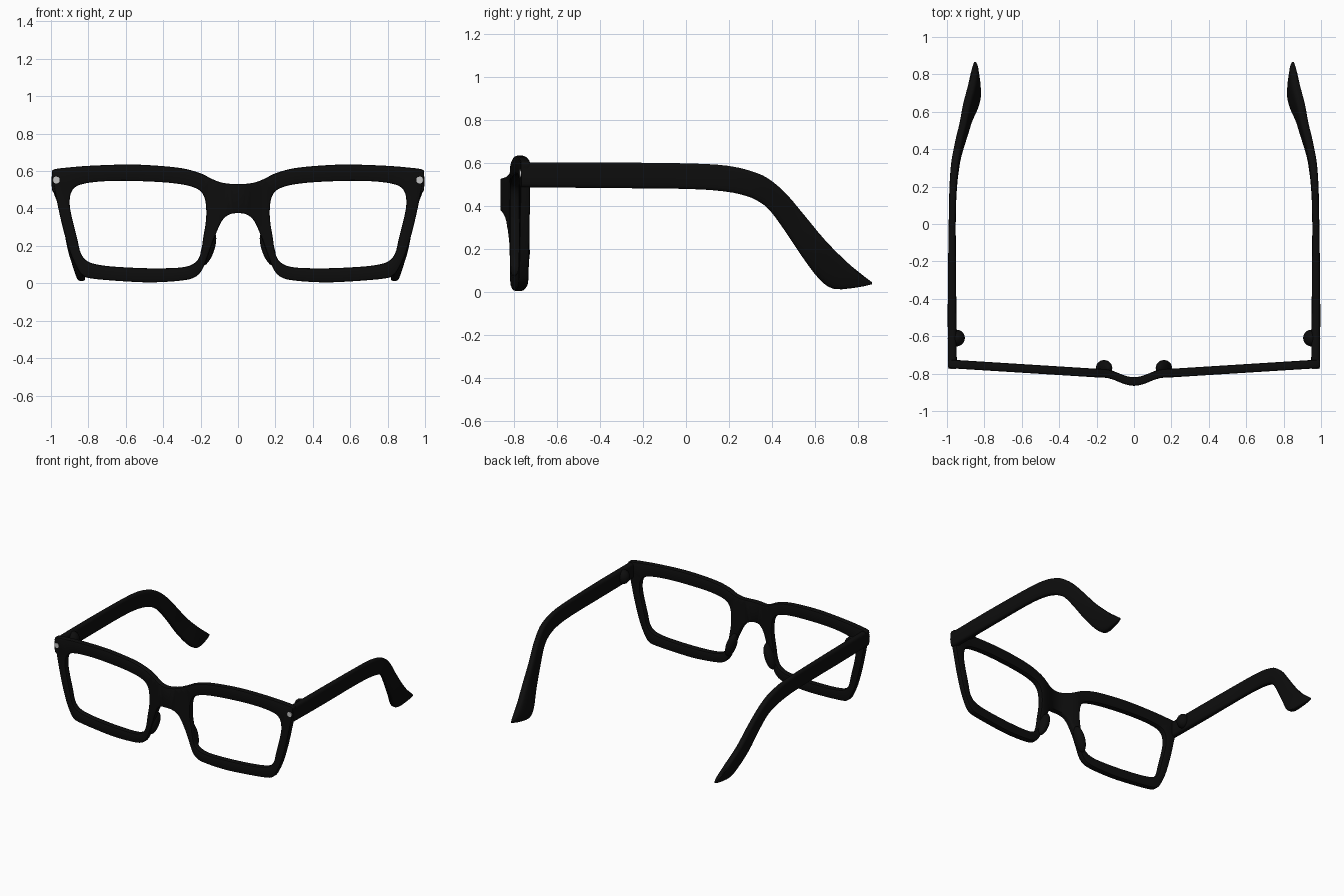
import bpy, bmesh, math
from mathutils import Vector, Matrix

if "Cube" in bpy.data.objects:
    bpy.data.objects.remove(bpy.data.objects["Cube"])


def material(name, rgb):
    m = bpy.data.materials.new(name)
    m.diffuse_color = (*rgb, 1)
    m.use_nodes = True
    m.node_tree.nodes["Principled BSDF"].inputs["Base Color"].default_value = m.diffuse_color
    return m


BLACK = material("black acetate", (0.004, 0.004, 0.004))
SILVER = material("silver metal", (0.55, 0.55, 0.55))


def finish(bm, name, mat, angle=40):
    bmesh.ops.recalc_face_normals(bm, faces=bm.faces[:])
    me = bpy.data.meshes.new(name)
    bm.to_mesh(me)
    bm.free()
    me.materials.append(mat)
    ob = bpy.data.objects.new(name, me)
    bpy.context.collection.objects.link(ob)
    bpy.ops.object.select_all(action='DESELECT')
    ob.select_set(True)
    bpy.context.view_layer.objects.active = ob
    bpy.ops.object.shade_smooth_by_angle(angle=math.radians(angle))
    return ob


def spline(pts, steps, closed):
    """Catmull-Rom curve through points of any dimension."""
    n, out = len(pts), []
    for i in range(n if closed else n - 1):
        ids = [i - 1, i, i + 1, i + 2]
        ids = [k % n if closed else min(max(k, 0), n - 1) for k in ids]
        p = [pts[k] for k in ids]
        for s in range(steps):
            t = s / steps
            out.append([0.5 * (2 * b + (c - a) * t + (2*a - 5*b + 4*c - d) * t*t
                               + (3*b - a - 3*c + d) * t**3) for a, b, c, d in zip(*p)])
    if not closed:
        out.append(list(pts[-1]))
    return out


# Front frame: right half of the outline, and one lens opening (x, z)
HALF = [(0, .53), (.08, .537), (.14, .558), (.2, .588), (.3, .615), (.45, .63), (.6, .635),
        (.8, .628), (.94, .616), (.985, .608), (.995, .595), (.992, .56), (.975, .47),
        (.94, .31), (.9, .17), (.86, .08), (.83, .042), (.78, .025), (.6, .01), (.45, .005),
        (.3, .015), (.23, .033), (.19, .075), (.16, .15), (.12, .26), (.085, .335),
        (.045, .368), (0, .375)]
LENS = [(.17, .4), (.18, .46), (.21, .5), (.28, .525), (.4, .54), (.6, .548), (.75, .543),
        (.85, .525), (.89, .49), (.9, .43), (.89, .36), (.86, .24), (.84, .16), (.8, .115),
        (.72, .095), (.6, .085), (.45, .08), (.3, .085), (.23, .11), (.2, .16), (.185, .25),
        (.172, .33)]


def frame_y(x):
    """Depth of the frame: swept-back sides and a forward bulge at the bridge."""
    t = abs(x)
    y = -0.797 + 0.05 * max(0, t - 0.2) / 0.8
    if t < 0.17:
        y -= 0.0225 * (1 + math.cos(math.pi * t / 0.17))
    return y


outer = HALF + [(-x, z) for x, z in HALF[-2:0:-1]]
bm = bmesh.new()
for loop in (outer, LENS, [(-x, z) for x, z in LENS]):
    vs = [bm.verts.new((x, 0, z)) for x, z in spline(loop, 4, True)]
    for i, v in enumerate(vs):
        bm.edges.new((v, vs[i - 1]))
bmesh.ops.triangle_fill(bm, use_beauty=True, edges=bm.edges[:], normal=(0, -1, 0))
for k in range(-4, 5):
    bmesh.ops.bisect_plane(bm, geom=bm.verts[:] + bm.edges[:] + bm.faces[:], dist=1e-4,
                           plane_co=(k * 0.036, 0, 0), plane_no=(1, 0, 0))
ext = bmesh.ops.extrude_face_region(bm, geom=bm.faces[:], use_keep_orig=True)
for v in ext["geom"]:
    if isinstance(v, bmesh.types.BMVert):
        v.co.y = 0.046
for v in bm.verts:
    v.co.y += frame_y(v.co.x) - 0.023
bmesh.ops.recalc_face_normals(bm, faces=bm.faces[:])
rim = [e for e in bm.edges if len(e.link_faces) == 2 and e.calc_face_angle(0) > 1.0]
bmesh.ops.bevel(bm, geom=rim, offset=0.01, segments=2, profile=0.5, affect='EDGES',
                clamp_overlap=False)
finish(bm, "front_frame", BLACK)

# Temple sections: top y, top z, bottom y, bottom z, top x, bottom x, half width
ARM = [(-.765, .604, -.765, .488, .971, .971, .024), (-.4, .604, -.4, .484, .973, .973, .023),
       (0, .60, 0, .48, .972, .972, .019), (.2, .588, .18, .468, .967, .967, .02),
       (.33, .555, .28, .447, .957, .957, .022), (.40, .517, .34, .42, .946, .946, .022),
       (.47, .455, .39, .38, .932, .932, .022), (.55, .36, .46, .285, .912, .91, .023),
       (.65, .24, .54, .165, .893, .885, .025), (.75, .14, .62, .06, .868, .85, .026),
       (.81, .09, .69, .014, .857, .836, .023), (.85, .058, .80, .022, .85, .843, .015),
       (.867, .045, .865, .036, .85, .85, .005)]


def temple(side, name):
    bm = bmesh.new()
    rings = []
    for ty, tz, by, bz, xt, xb, w in spline(ARM, 3, False):
        top, bot = Vector((xt, ty, tz)), Vector((xb, by, bz))
        ring = []
        for i in range(16):
            a = 2 * math.pi * (i + 0.5) / 16
            c, s = math.cos(a), math.sin(a)
            u = math.copysign(abs(c) ** 0.5, c)
            v = math.copysign(abs(s) ** 0.5, s)
            p = (top + bot) / 2 + (top - bot) / 2 * v + Vector((w * u, 0, 0))
            ring.append(bm.verts.new((p.x * side, p.y, p.z)))
        rings.append(ring)
    for a, b in zip(rings, rings[1:]):
        for i in range(16):
            bm.faces.new((a[i - 1], a[i], b[i], b[i - 1]))
    bm.faces.new(rings[0])
    bm.faces.new(rings[-1])
    finish(bm, name, BLACK)


def ellipsoid(name, loc, radii, tilt=0):
    bm = bmesh.new()
    mat = (Matrix.Translation(loc) @ Matrix.Rotation(tilt, 4, 'Y')
           @ Matrix.Diagonal((*radii, 1)))
    bmesh.ops.create_uvsphere(bm, u_segments=20, v_segments=12, radius=1, matrix=mat)
    finish(bm, name, BLACK)


def rivet(side, name):
    bm = bmesh.new()
    mat = (Matrix.Translation((0.972 * side, frame_y(0.972) - 0.023, 0.552))
           @ Matrix.Rotation(math.pi / 2, 4, 'X'))
    bmesh.ops.create_cone(bm, cap_ends=True, segments=12, radius1=0.019, radius2=0.019,
                          depth=0.008, matrix=mat)
    finish(bm, name, SILVER)


for side, label in ((1, "right"), (-1, "left")):
    temple(side, label + "_temple")
    ellipsoid(label + "_hinge", (0.95 * side, -0.61, 0.55), (0.046, 0.045, 0.052))
    ellipsoid(label + "_nose_pad", (0.16 * side, -0.77, 0.185), (0.034, 0.043, 0.095),
              -0.32 * side)
    rivet(side, label + "_rivet")
